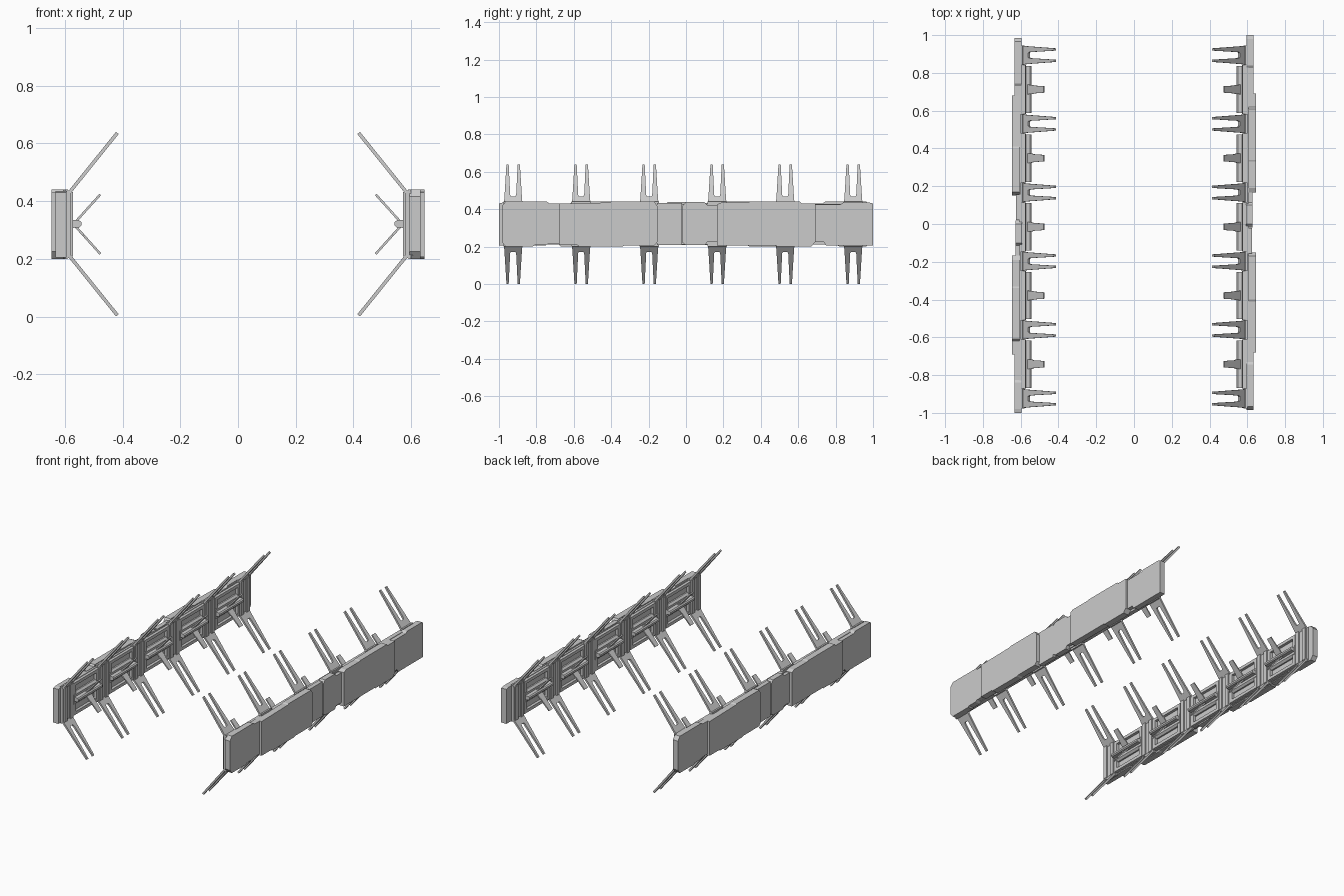
import bpy, bmesh
from mathutils import Vector

if "Cube" in bpy.data.objects:
    bpy.data.objects.remove(bpy.data.objects["Cube"])

MID = 0.32                                    # height of the centre line
BAYS = 0.3636                                 # spacing of posts
POST_Y = [-0.924 + BAYS * i for i in range(6)]


def prism(name, pts, vec, turn=False):
    """Extrude a flat 3D outline along vec; turn adds a half turn about z."""
    bm = bmesh.new()
    s = -1 if turn else 1
    vec = Vector((vec[0] * s, vec[1] * s, vec[2]))
    a = [bm.verts.new((p[0] * s, p[1] * s, p[2])) for p in pts]
    b = [bm.verts.new(v.co + vec) for v in a]
    n = len(a)
    bm.faces.new(a)
    bm.faces.new(b[::-1])
    for i in range(n):
        bm.faces.new((a[i], b[i], b[(i + 1) % n], a[(i + 1) % n]))
    bmesh.ops.recalc_face_normals(bm, faces=bm.faces)
    me = bpy.data.meshes.new(name)
    bm.to_mesh(me)
    bm.free()
    ob = bpy.data.objects.new(name, me)
    bpy.context.collection.objects.link(ob)
    return ob


def mirrored(ob):
    """Repeat the part on the opposite wall."""
    m = ob.modifiers.new("other_wall", 'MIRROR')
    c = ob.modifiers.new("edge", 'TRIANGULATE')
    return ob


def box(name, x0, x1, y0, y1, z0, z1):
    return mirrored(prism(name, [(x0, y0, z0), (x1, y0, z0), (x1, y1, z0), (x0, y1, z0)],
                          (0, 0, z1 - z0)))


def profile(name, xz, y0, y1):
    """Cross-section in x-z run along y."""
    return mirrored(prism(name, [(x, y0, z) for x, z in xz], (0, y1 - y0, 0)))


def blade(name, root, tip, outline, y, thick):
    """Flat sloping outline (t along slope, w along y), above and below the centre."""
    for side, up in (("upper", 1), ("lower", -1)):
        r = Vector((root[0], y, MID + up * root[1]))
        d = Vector((tip[0], y, MID + up * tip[1])) - r
        nrm = Vector((-d.z, 0, d.x)).normalized() * thick
        pts = [r + d * t + Vector((0, w, 0)) - nrm / 2 for t, w in outline]
        mirrored(prism(f"{side}_{name}", pts, nrm))


# outer armour plates: x range and y-z outline, half turn gives the other wall
plates = {
    "end_plate_a": (0.595, 0.632, [(-0.985, .225), (-0.965, .2), (-0.82, .2), (-0.81, .207),
        (-0.75, .207), (-0.735, .215), (-0.67, .215), (-0.67, .43), (-0.73, .43), (-0.745, .44),
        (-0.965, .44), (-0.985, .415)]),
    "long_plate_a": (0.605, 0.646, [(-0.68, .207), (-0.58, .207), (-0.57, .2), (-0.34, .2),
        (-0.33, .205), (-0.17, .205), (-0.152, .225), (-0.152, .415), (-0.17, .44),
        (-0.4, .44), (-0.41, .435), (-0.68, .43)]),
    "middle_plate_a": (0.595, 0.624, [(-0.155, .207), (-0.022, .207), (-0.022, .433), (-0.155, .433)]),
    "middle_plate_b": (0.592, 0.628, [(-0.018, .22), (0, .207), (0.1, .207), (0.115, .225),
        (0.17, .225), (0.17, .42), (0.115, .42), (0.1, .437), (0, .437), (-0.018, .42)]),
    "long_plate_b": (0.605, 0.646, [(0.167, .205), (0.48, .205), (0.49, .2), (0.67, .2),
        (0.692, .225), (0.692, .43), (0.62, .43), (0.61, .44), (0.34, .44), (0.33, .436),
        (0.19, .436), (0.167, .425)]),
    "end_plate_b": (0.595, 0.632, [(0.685, .225), (0.735, .225), (0.75, .205), (1.0, .205),
        (1.0, .43), (0.98, .435), (0.84, .435), (0.825, .425), (0.685, .425)]),
}
for name, (x0, x1, yz) in plates.items():
    for side, turn in (("right", False), ("left", True)):
        prism(f"{side}_{name}", [(x0, y, z) for y, z in yz], (x1 - x0, 0, 0), turn)

# backing sheet behind the plates
box("backing_sheet", 0.592, 0.606, -0.975, 0.945, 0.212, 0.428)

# posts with twin ridges, each carrying long forks
fork = [(0, -.05), (0, .05), (.15, .047), (1, .036), (1, .024), (.22, .016),
        (.19, .012), (.19, -.012), (.22, -.016), (1, -.024), (1, -.036), (.15, -.047)]
for y in POST_Y:
    profile("post", [(.6, .2), (.6, .44), (.59, .44), (.579, .425), (.579, .215), (.59, .2)],
            y - .052, y + .052)
    for dy in (-.03, .03):
        profile("post_ridge", [(.585, .202), (.585, .438), (.571, .43), (.571, .21)],
                y + dy - .014, y + dy + .014)
    blade("long_fork", (.588, .105), (.418, .316), fork, y, .012)

# bays between posts: recessed frame, centre rail and short spikes
spike = [(0, -.026), (0, .026), (.35, .024), (.4, .021), (1, .017), (1, -.017), (.4, -.021), (.35, -.024)]
for y in [p + BAYS / 2 for p in POST_Y[:-1]]:
    for z0, z1 in ((.215, .235), (.405, .425)):
        box("bay_frame_bar", 0.574, 0.6, y - .13, y + .13, z0, z1)
    for s in (-1, 1):
        box("bay_frame_side", 0.574, 0.6, y + s * .118 - .012, y + s * .118 + .012, .235, .405)
    profile("rail_base", [(.6, .28), (.6, .36), (.583, .36), (.571, .348), (.571, .292), (.583, .28)],
            y - .13, y + .13)
    profile("centre_rail", [(.573, .307), (.573, .335), (.55, .333), (.543, .327), (.543, .315), (.55, .309)],
            y - .125, y + .125)
    blade("short_spike", (.57, .0), (.477, .103), spike, y, .008)
